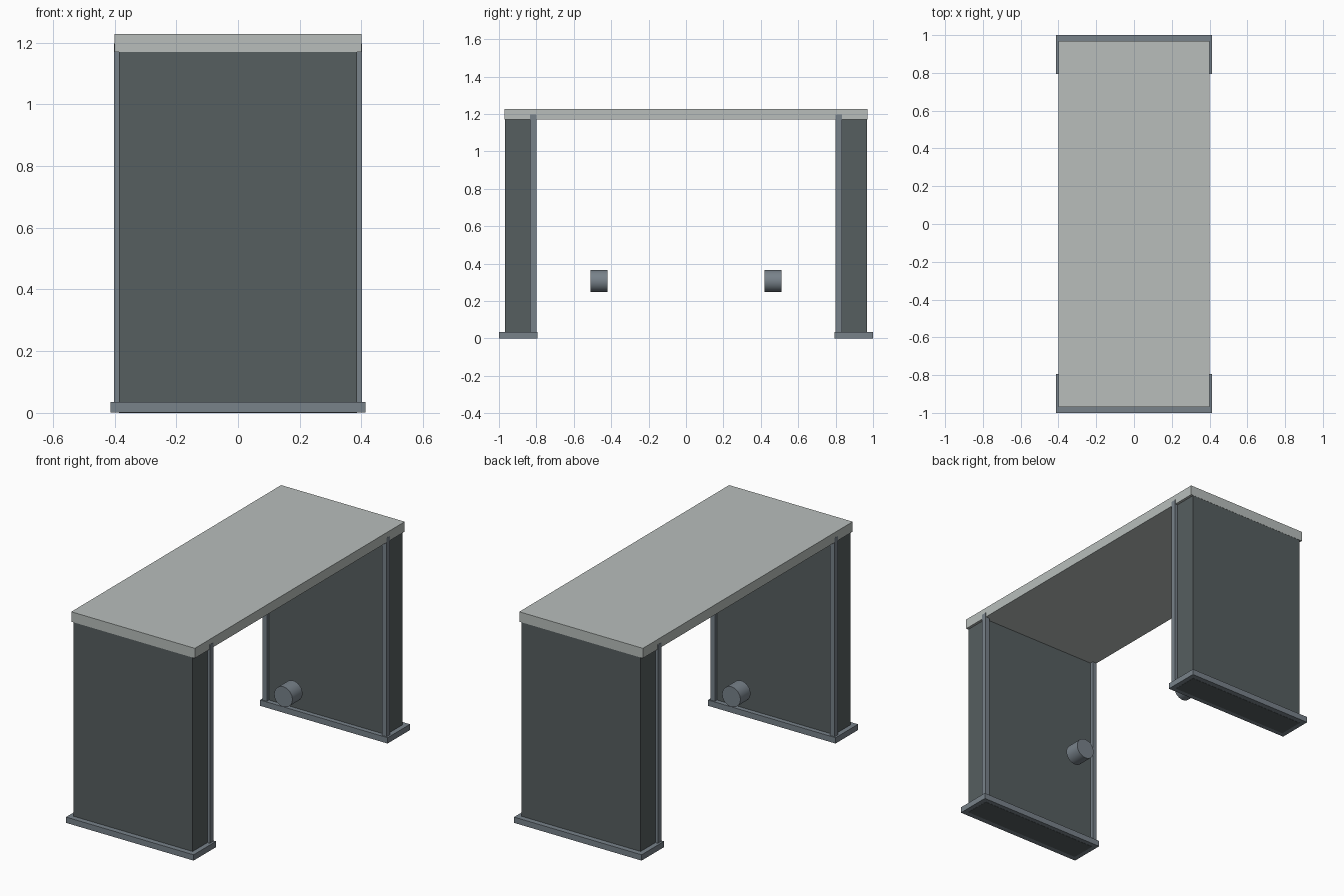
import bpy
import bmesh
from mathutils import Matrix, Vector

cube = bpy.data.objects.get("Cube")
if cube:
    bpy.data.objects.remove(cube, do_unlink=True)


def material(name, rgb):
    mat = bpy.data.materials.new(name)
    mat.use_nodes = True
    colour = (*rgb, 1)
    mat.diffuse_color = colour
    mat.node_tree.nodes["Principled BSDF"].inputs["Base Color"].default_value = colour
    return mat


pale = material("pale grey", (0.48, 0.515, 0.50))
dark = material("dark slate", (0.093, 0.112, 0.115))
steel = material("steel grey", (0.188, 0.223, 0.255))


def add_object(name, bm, mat):
    mesh = bpy.data.meshes.new(name)
    bmesh.ops.recalc_face_normals(bm, faces=bm.faces)
    bm.to_mesh(mesh)
    bm.free()
    mesh.materials.append(mat)
    obj = bpy.data.objects.new(name, mesh)
    bpy.context.collection.objects.link(obj)
    return obj


def box(name, low, high, mat):
    low, high = Vector(low), Vector(high)
    bm = bmesh.new()
    bmesh.ops.create_cube(bm, size=1)
    bmesh.ops.scale(bm, vec=high - low, verts=bm.verts)
    bmesh.ops.translate(bm, vec=(low + high) / 2, verts=bm.verts)
    return add_object(name, bm, mat)


def span(side, inner, outer):
    return sorted((side * inner, side * outer))


# Top slab
box("top_slab", (-0.4, -0.97, 1.17), (0.4, 0.97, 1.228), pale)

# Matching supports at each end
for end, side in (("front", -1), ("back", 1)):
    y0, y1 = span(side, 0.82, 0.969)
    box(end + "_support_panel", (-0.385, y0, 0), (0.385, y1, 1.197), dark)

    y0, y1 = span(side, 0.793, 1.0)
    box(end + "_base_plate", (-0.413, y0, 0.001), (0.413, y1, 0.035), steel)

    # Corner posts along the inner edges
    y0, y1 = span(side, 0.80, 0.833)
    for label, flank in (("left", 1), ("right", -1)):
        x0, x1 = span(flank, 0.373, 0.401)
        box(f"{end}_{label}_post", (x0, y0, 0.03), (x1, y1, 1.197), steel)

    # Floating round knob facing inward
    bm = bmesh.new()
    bmesh.ops.create_cone(bm, cap_ends=True, segments=32, radius1=0.059,
                          radius2=0.059, depth=0.093)
    turn = Matrix.Rotation(1.5707963, 4, "X")
    bmesh.ops.transform(bm, verts=bm.verts,
                        matrix=Matrix.Translation((0, side * 0.465, 0.307)) @ turn)
    for face in bm.faces:
        face.smooth = len(face.verts) == 4
    for edge in bm.edges:
        edge.smooth = all(f.smooth for f in edge.link_faces)
    add_object(end + "_knob", bm, steel)
